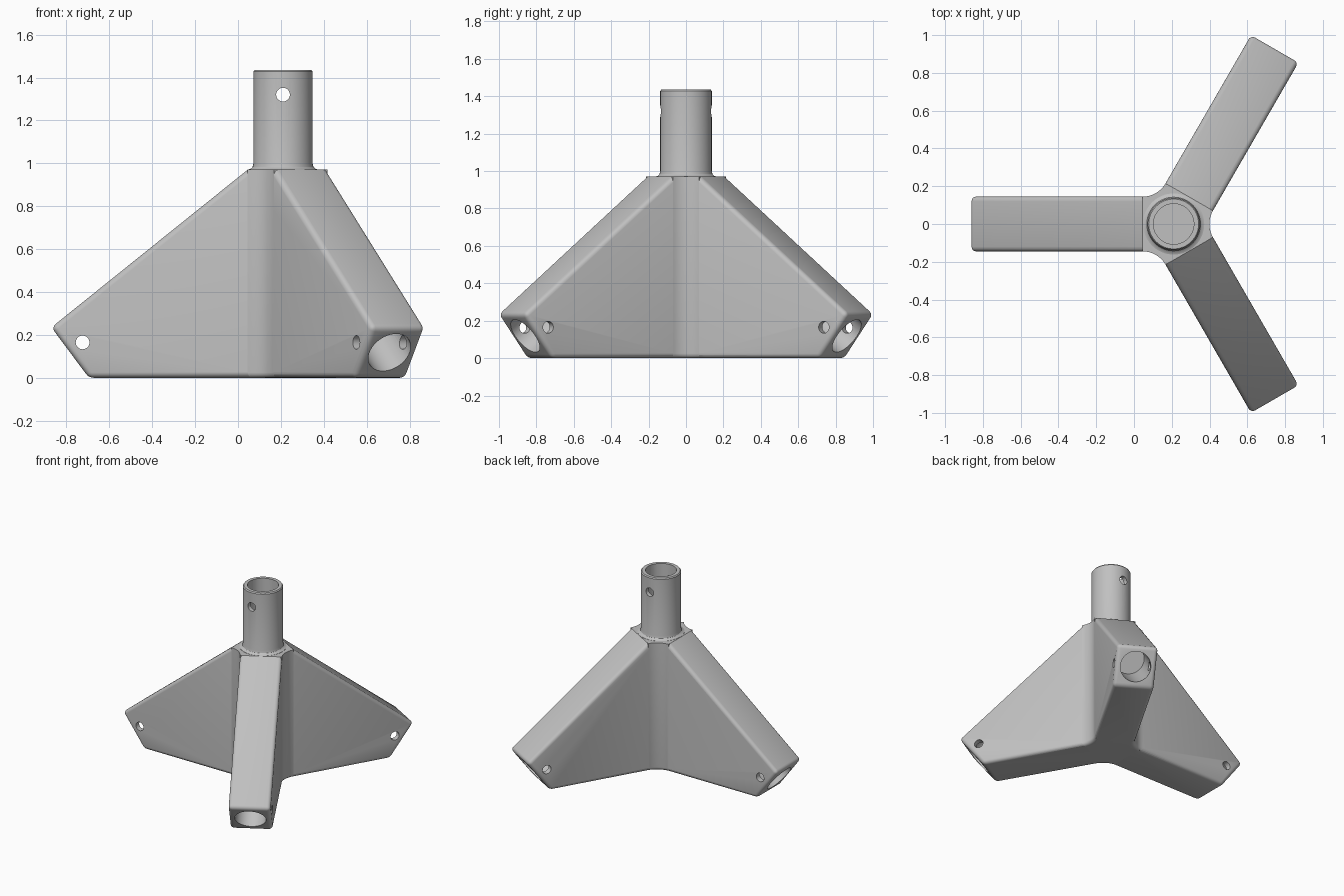
import bpy, bmesh
from math import radians, cos, sin, sqrt, atan2
from mathutils import Matrix, Vector

old = bpy.data.objects.get("Cube")
if old:
    bpy.data.objects.remove(old, do_unlink=True)

HUB_X = 0.21
HALF = 0.145              # half the leg thickness
FILLET = 0.14             # radius of the corner between two legs
TOP = 0.97                # height of the flat shoulder
ROUND = 0.025             # edge rounding
SLOPE = atan2(TOP - 0.235, 1.08 - 0.165)
LEG_ANGLES = (60, 180, 300)
HUB = Matrix.Translation((HUB_X, 0, 0))

grey = bpy.data.materials.new("matte_grey")
grey.use_nodes = True
grey.diffuse_color = (0.53, 0.53, 0.53, 1)
grey.node_tree.nodes["Principled BSDF"].inputs["Base Color"].default_value = grey.diffuse_color


def finish(name, bm, matrix=HUB):
    bmesh.ops.recalc_face_normals(bm, faces=bm.faces[:])
    bm.transform(matrix)
    mesh = bpy.data.meshes.new(name)
    bm.to_mesh(mesh)
    bm.free()
    mesh.materials.append(grey)
    obj = bpy.data.objects.new(name, mesh)
    bpy.context.collection.objects.link(obj)
    return obj


def prism(points, direction):
    bm = bmesh.new()
    face = bm.faces.new([bm.verts.new(p) for p in points])
    new = bmesh.ops.extrude_face_region(bm, geom=[face])["geom"]
    verts = [v for v in new if isinstance(v, bmesh.types.BMVert)]
    bmesh.ops.translate(bm, verts=verts, vec=direction)
    bmesh.ops.recalc_face_normals(bm, faces=bm.faces[:])
    return bm


def bevel(bm, rule):
    edges = [e for e in bm.edges if rule(e.verts[0].co, e.verts[1].co)]
    bmesh.ops.bevel(bm, geom=edges, offset=ROUND, segments=4, profile=0.5,
                    affect='EDGES', clamp_overlap=False)


def rod(name, radius, start, end, matrix=HUB):
    start, end = Vector(start), Vector(end)
    axis = end - start
    bm = bmesh.new()
    bmesh.ops.create_cone(bm, cap_ends=True, segments=48, radius1=radius,
                          radius2=radius, depth=axis.length)
    place = Matrix.Translation((start + end) / 2) @ axis.to_track_quat('Z', 'Y').to_matrix().to_4x4()
    obj = finish(name, bm, matrix @ place)
    obj.hide_render = True
    return obj


def combine(body, other, operation):
    mod = body.modifiers.new("combine", 'BOOLEAN')
    mod.operation = operation
    mod.solver = 'EXACT'
    mod.object = other
    bpy.context.view_layer.objects.active = body
    bpy.ops.object.modifier_apply(modifier=mod.name)
    bpy.data.objects.remove(other, do_unlink=True)


# Central core: hexagon with three hollow corner fillets
reach = HALF / sin(radians(60)) + FILLET / cos(radians(30))
plan = []
for gap in (0, 120, 240):
    for i in range(13):
        a = radians(gap + 210 - 5 * i)
        g = radians(gap)
        plan.append((reach * cos(g) + FILLET * cos(a), reach * sin(g) + FILLET * sin(a), 0))
bm = prism(plan, (0, 0, TOP))
bevel(bm, lambda a, b: a.z < 0.01 and b.z < 0.01)
body = finish("tripod_bracket", bm)

# Three tapered legs with rounded edges
side = [(0, 0), (0.905, 0), (1.08, 0.235), (0.165, TOP), (0, TOP - 0.02)]
for angle in LEG_ANGLES:
    bm = prism([(r, -HALF, z) for r, z in side], (0, 2 * HALF, 0))
    bevel(bm, lambda a, b: max(a.x, b.x) > 0.5)
    leg = finish("leg", bm, HUB @ Matrix.Rotation(radians(angle), 4, 'Z'))
    combine(body, leg, 'UNION')

# Upright tube with a flared foot
profile = [(0, 0.9), (0.162, 0.9), (0.162, 0.971), (0.15, 0.975), (0.142, 0.983),
           (0.138, 1.0), (0.138, 1.428), (0.132, 1.436), (0, 1.436)]
bm = bmesh.new()
verts = [bm.verts.new((r, 0, z)) for r, z in profile]
edges = [bm.edges.new(pair) for pair in zip(verts, verts[1:])]
bmesh.ops.spin(bm, geom=verts + edges, cent=(0, 0, 0), axis=(0, 0, 1),
               angle=radians(360), steps=64)
bmesh.ops.remove_doubles(bm, verts=bm.verts[:], dist=0.0005)
combine(body, finish("upright_tube", bm), 'UNION')

# Bores and cross pin holes
combine(body, rod("tube_bore", 0.107, (0, 0, 0.98), (0, 0, 1.6)), 'DIFFERENCE')
combine(body, rod("tube_pin", 0.032, (0, -0.3, 1.32), (0, 0.3, 1.32)), 'DIFFERENCE')
inward = Vector((-cos(SLOPE), 0, sin(SLOPE)))
mouth = Vector((0.993, 0, 0.118))
for angle in LEG_ANGLES:
    turn = HUB @ Matrix.Rotation(radians(angle), 4, 'Z')
    pin = mouth + inward * 0.075
    across = Vector((0, 0.3, 0))
    combine(body, rod("leg_bore", 0.108, mouth - inward * 0.2, mouth + inward * 0.35, turn), 'DIFFERENCE')
    combine(body, rod("leg_pin", 0.032, pin - across, pin + across, turn), 'DIFFERENCE')

# Smooth shading with crisp edges
bpy.ops.object.select_all(action='DESELECT')
body.select_set(True)
bpy.context.view_layer.objects.active = body
bpy.ops.object.shade_smooth_by_angle(angle=radians(30))
